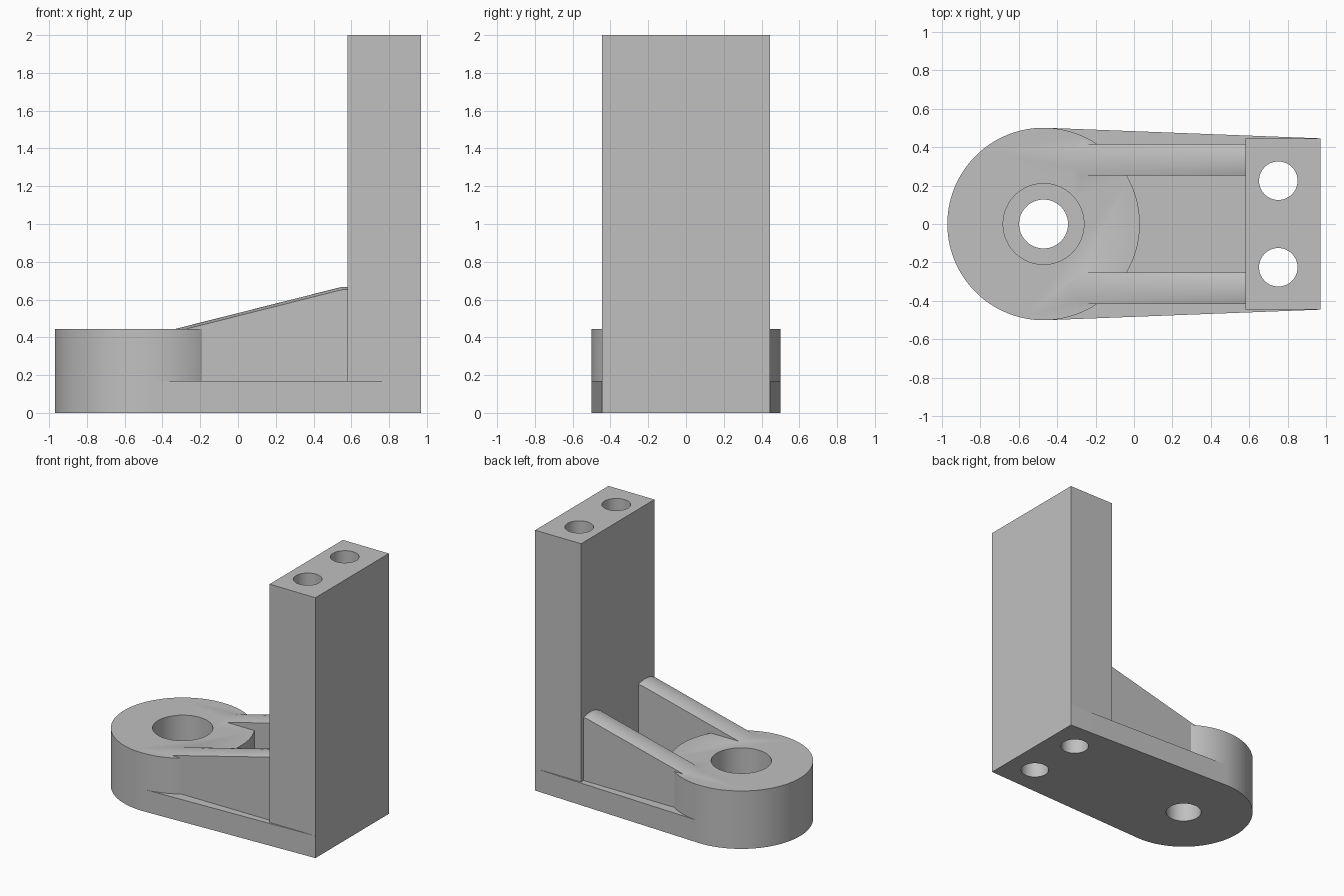
import bpy, bmesh
from math import cos, sin, radians

cube = bpy.data.objects.get("Cube")
if cube:
    bpy.data.objects.remove(cube, do_unlink=True)

steel = bpy.data.materials.new("plain_grey")
steel.use_nodes = True
GREY = (0.53, 0.53, 0.53, 1)
steel.diffuse_color = GREY
steel.node_tree.nodes["Principled BSDF"].inputs["Base Color"].default_value = GREY

BOSS_X, BOSS_R = -0.47, 0.5
PLATE_T, BOSS_H = 0.17, 0.445
BACK, HALF_W = 0.97, 0.445


def loft(name, rings):
    """Solid skinned through rings of equal point count."""
    bm = bmesh.new()
    loops = [[bm.verts.new(p) for p in ring] for ring in rings]
    n = len(loops[0])
    for a, b in zip(loops, loops[1:]):
        for i in range(n):
            j = (i + 1) % n
            bm.faces.new((a[i], a[j], b[j], b[i]))
    bm.faces.new(loops[0])
    bm.faces.new(loops[-1])
    bmesh.ops.recalc_face_normals(bm, faces=bm.faces)
    mesh = bpy.data.meshes.new(name)
    bm.to_mesh(mesh)
    bm.free()
    mesh.materials.append(steel)
    obj = bpy.data.objects.new(name, mesh)
    bpy.context.collection.objects.link(obj)
    return obj


def prism(name, outline, z0, z1):
    return loft(name, [[(x, y, z) for x, y in outline] for z in (z0, z1)])


def arc(cx, cy, r, start=0, end=358, step=2):
    return [(cx + r * cos(radians(a)), cy + r * sin(radians(a)))
            for a in range(start, end + 1, step)]


def combine(target, tool, operation):
    mod = target.modifiers.new(tool.name, 'BOOLEAN')
    mod.operation, mod.solver, mod.object = operation, 'EXACT', tool
    bpy.context.view_layer.objects.active = target
    bpy.ops.object.modifier_apply(modifier=mod.name)
    bpy.data.objects.remove(tool, do_unlink=True)


def rib(name, side):
    """Sloping web with a shallow crowned top edge."""
    mid, half, sag = side * 0.333, 0.082, 0.015
    rings = []
    for x, crown in ((-0.4, 0.4275), (0.55, 0.667), (0.62, 0.667)):
        ring = [(x, mid - half, 0.1)]
        for i in range(13):
            t = i / 6 - 1
            ring.append((x, mid + half * t, crown - sag * t * t))
        ring.append((x, mid + half, 0.1))
        rings.append(ring)
    return loft(name, rings)


# Base plate: round nose with tangent sides tapering to the back
bracket = prism("bracket_body", arc(BOSS_X, 0, BOSS_R, 88, 272)
                + [(BACK, -HALF_W), (BACK, HALF_W)], 0, PLATE_T)

# Boss, upright block and the two ribs
block = [(0.58, -HALF_W), (BACK, -HALF_W), (BACK, HALF_W), (0.58, HALF_W)]
for part in (prism("boss", arc(BOSS_X, 0, BOSS_R), 0, BOSS_H),
             prism("upright_block", block, 0, 2),
             rib("left_rib", 1), rib("right_rib", -1)):
    combine(bracket, part, 'UNION')

# Stepped hole in the boss and two long holes through the upright
for cutter in (prism("counterbore", arc(BOSS_X, 0, 0.21), PLATE_T, 1),
               prism("pivot_hole", arc(BOSS_X, 0, 0.127), -0.1, 0.4),
               prism("left_bolt_hole", arc(0.75, 0.225, 0.1, step=4), -0.1, 2.1),
               prism("right_bolt_hole", arc(0.75, -0.225, 0.1, step=4), -0.1, 2.1)):
    combine(bracket, cutter, 'DIFFERENCE')

bpy.ops.object.select_all(action='DESELECT')
bracket.select_set(True)
bpy.context.view_layer.objects.active = bracket
bpy.ops.object.shade_smooth_by_angle(angle=radians(30))
